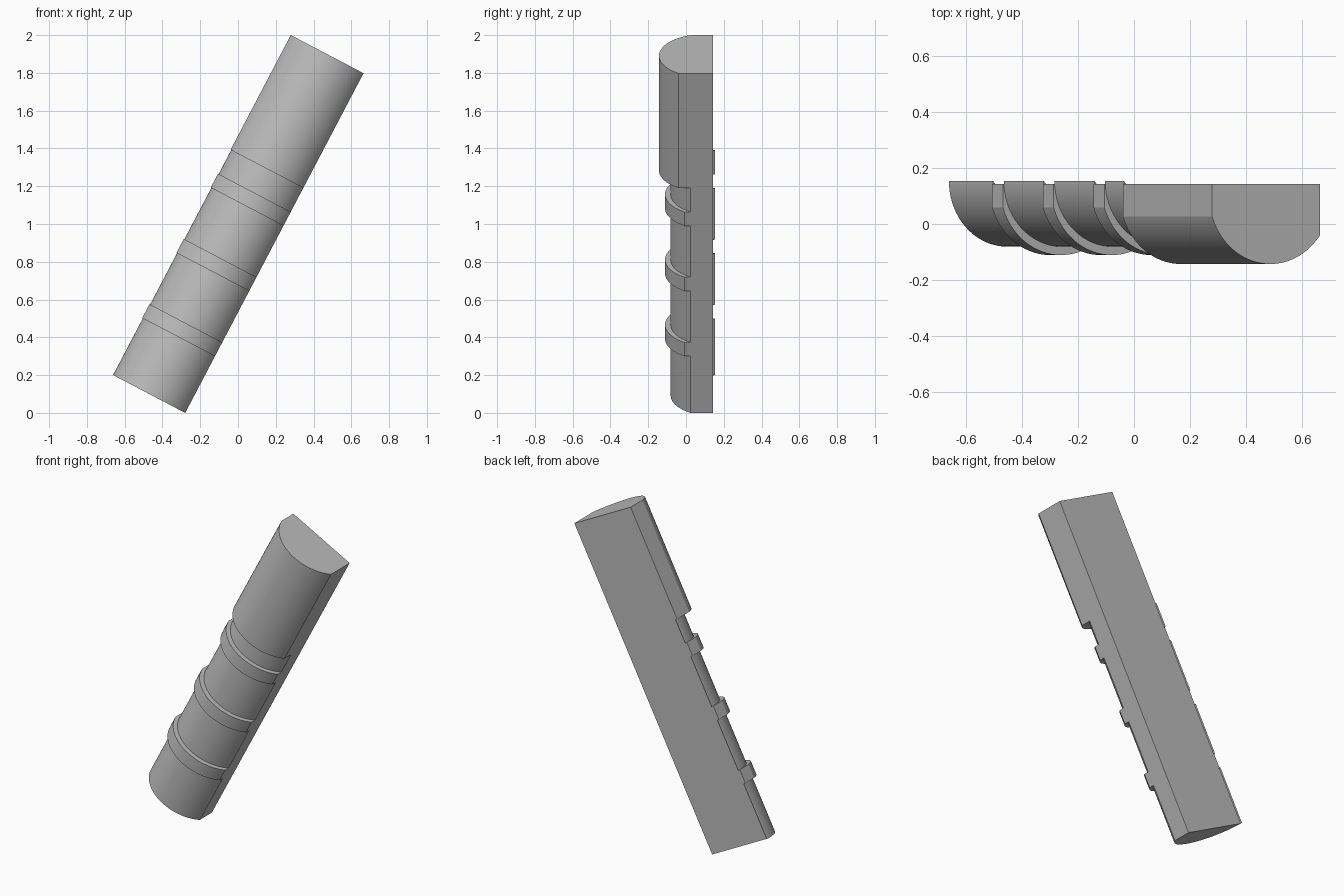
import bpy, bmesh, math
from mathutils import Matrix

if "Cube" in bpy.data.objects:
    bpy.data.objects.remove(bpy.data.objects["Cube"], do_unlink=True)

LENGTH, HALF_WIDTH, BACK = 2.031, 0.2175, 0.143
TILT = Matrix.Rotation(math.radians(27.7), 4, "Y")
LIFT = Matrix.Translation((0, 0, 1))

grey = bpy.data.materials.new("plain_grey")
grey.use_nodes = True
grey.diffuse_color = (0.5, 0.5, 0.5, 1)
grey.node_tree.nodes["Principled BSDF"].inputs["Base Color"].default_value = (0.5, 0.5, 0.5, 1)


def profile(radius, front, centre_x, steps=40):
    """Round front clipped by flat sides, closed by a flat back."""
    cy = front + radius
    left = max(-HALF_WIDTH, centre_x - radius)
    a0 = math.asin(max(-1, (left - centre_x) / radius))
    a1 = math.asin((HALF_WIDTH - centre_x) / radius)
    points = [(left, BACK)]
    for i in range(steps + 1):
        a = a0 + (a1 - a0) * i / steps
        points.append((centre_x + radius * math.sin(a), cy - radius * math.cos(a)))
    return points + [(HALF_WIDTH, BACK)]


def segment(name, outline, start, end):
    """Extrude an outline along the leaning axis."""
    bm = bmesh.new()
    base = bm.faces.new([bm.verts.new((x, y, start - LENGTH / 2)) for x, y in outline])
    grown = bmesh.ops.extrude_face_region(bm, geom=[base], use_keep_orig=True)
    top = [v for v in grown["geom"] if isinstance(v, bmesh.types.BMVert)]
    bmesh.ops.translate(bm, verts=top, vec=(0, 0, end - start))
    bmesh.ops.remove_doubles(bm, verts=bm.verts, dist=0.0001)
    bmesh.ops.recalc_face_normals(bm, faces=bm.faces)
    mesh = bpy.data.meshes.new(name)
    bm.to_mesh(mesh)
    bm.free()
    mesh.materials.append(grey)
    obj = bpy.data.objects.new(name, mesh)
    bpy.context.collection.objects.link(obj)
    obj.matrix_world = LIFT @ TILT
    bpy.ops.object.select_all(action="DESELECT")
    obj.select_set(True)
    bpy.context.view_layer.objects.active = obj
    bpy.ops.object.shade_smooth_by_angle(angle=math.radians(15))


shaft = profile(0.235, -0.081, 0.021)
collar = profile(0.247, -0.111, 0.017)
head = profile(0.247, -0.143, 0.017)

# Shaft lengths alternating with raised collars
position = 0
for i in range(3):
    low = 0.339 + 0.39 * i
    segment(f"shaft_section_{i + 1}", shaft, position, low)
    position = low + 0.083
    segment(f"collar_{i + 1}", collar, low, position)

# Last shaft length and the thick upper head
segment("shaft_section_4", shaft, position, 1.345)
segment("upper_head", head, 1.345, LENGTH)
